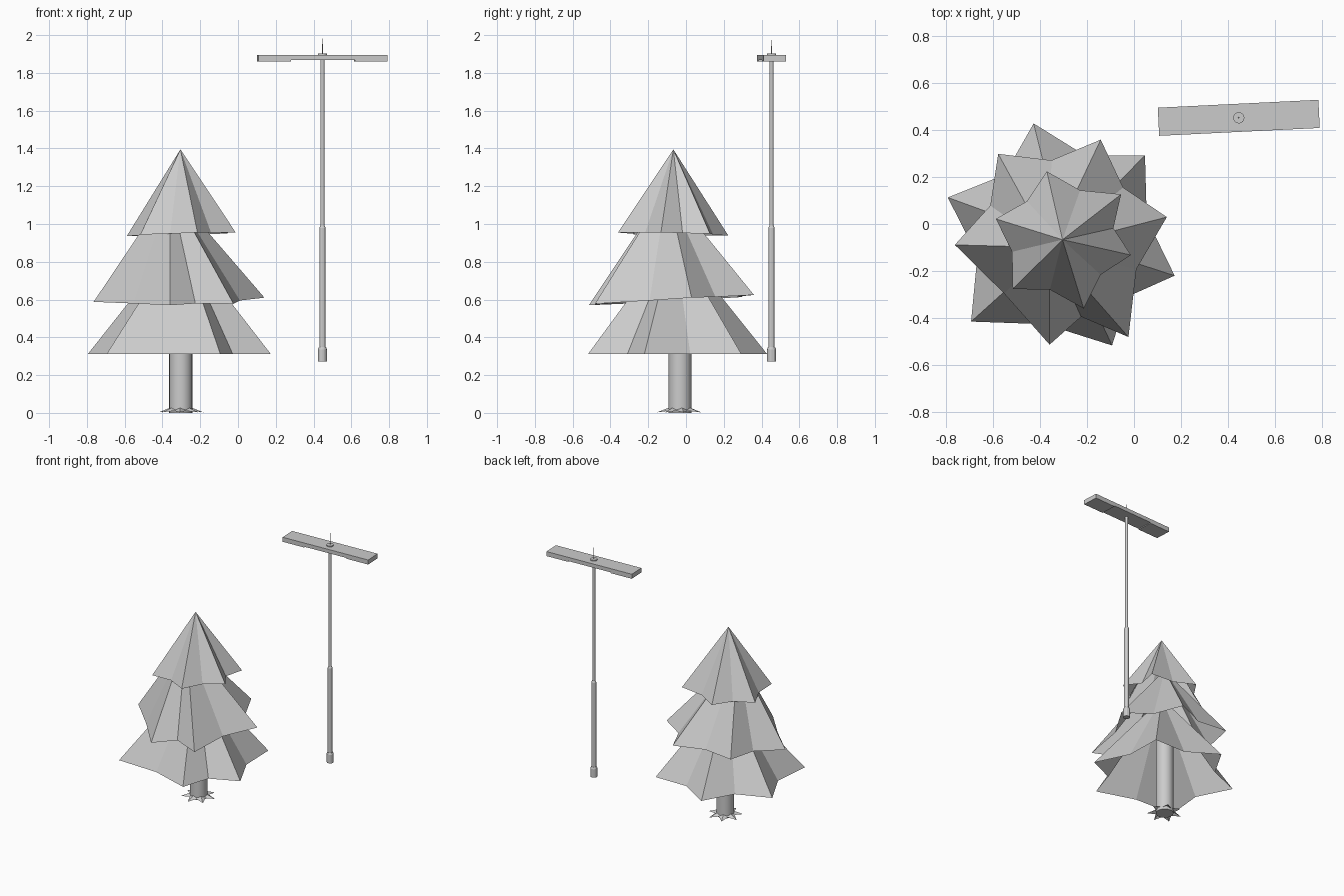
import bpy
import bmesh
from math import cos, sin, radians, pi
from mathutils import Matrix, Vector

cube = bpy.data.objects.get("Cube")
if cube:
    bpy.data.objects.remove(cube)

grey = bpy.data.materials.new("plain_grey")
grey.use_nodes = True
grey.diffuse_color = (0.6, 0.6, 0.6, 1)
grey.node_tree.nodes["Principled BSDF"].inputs["Base Color"].default_value = grey.diffuse_color

TREE = Vector((-0.305, -0.065, 0))
TRUNK = Vector((-0.303, -0.032, 0))
POLE = Vector((0.447, 0.453, 0))


def finish(name, bm):
    bmesh.ops.recalc_face_normals(bm, faces=bm.faces)
    mesh = bpy.data.meshes.new(name)
    bm.to_mesh(mesh)
    bm.free()
    mesh.materials.append(grey)
    obj = bpy.data.objects.new(name, mesh)
    bpy.context.collection.objects.link(obj)
    return obj


def star_rim(bm, centre, tips, z, inner, tilt, lift=0):
    """Ring of alternating tips (angle, radius) and valleys between them."""
    rim = []
    for i, (ang, rad) in enumerate(tips):
        nxt = tips[(i + 1) % len(tips)][0]
        mid = ang + ((nxt - ang) % 360) / 2
        for a, r, dz in ((ang, rad, 0), (mid, inner, lift)):
            x, y = r * cos(radians(a)), r * sin(radians(a))
            rim.append(bm.verts.new(centre + Vector((x, y, z + dz + tilt[0] * x + tilt[1] * y))))
    return rim


def tier(name, tips, z, inner, apex, tilt):
    """Open star-shaped cone of branches."""
    bm = bmesh.new()
    rim = star_rim(bm, TREE, tips, z, inner, tilt)
    top = bm.verts.new(apex)
    for i, v in enumerate(rim):
        bm.faces.new((v, rim[(i + 1) % len(rim)], top))
    return finish(name, bm)


def lathe(name, centre, profile, sides):
    """Closed turned part from (radius, height) pairs."""
    bm = bmesh.new()
    rings = [[bm.verts.new(centre + Vector((r * cos(2 * pi * i / sides),
                                            r * sin(2 * pi * i / sides), z)))
              for i in range(sides)] for r, z in profile]
    for a, b in zip(rings, rings[1:]):
        for i in range(sides):
            j = (i + 1) % sides
            bm.faces.new((a[i], a[j], b[j], b[i]))
    bm.faces.new(rings[0])
    bm.faces.new(rings[-1])
    return finish(name, bm)


def box(bm, x0, x1, width, z0, z1):
    size = Matrix.Diagonal((x1 - x0, width, z1 - z0, 1))
    move = Matrix.Translation(((x0 + x1) / 2, 0, (z0 + z1) / 2))
    bmesh.ops.create_cube(bm, size=1, matrix=move @ size)


# Branch tiers, each tip given as (angle, radius)
tier("lower_branches",
     [(-65, 0.5), (-18, 0.503), (45.5, 0.502), (104, 0.509), (160, 0.521), (222, 0.525)],
     0.312, 0.37, (-0.305, -0.065, 0.93), (0, 0))
tier("middle_branches",
     [(-97, 0.453), (-56, 0.503), (12, 0.455), (69, 0.455), (127, 0.456), (183, 0.46)],
     0.597, 0.34, (-0.36, -0.1, 1.19), (0.017, 0.058))
tier("upper_branches",
     [(-73, 0.309), (-13, 0.3), (37.5, 0.315), (103, 0.297), (163, 0.297), (225, 0.3)],
     0.946, 0.222, (-0.305, -0.067, 1.395), (0.03, -0.02))

# Trunk
trunk = lathe("trunk", TRUNK, [(0.061, 0.0), (0.061, 0.75)], 24)
bpy.context.view_layer.objects.active = trunk
trunk.select_set(True)
bpy.ops.object.shade_smooth_by_angle()

# Star of roots around the foot of the trunk
bm = bmesh.new()
rim = star_rim(bm, TRUNK, [(360 * i / 7 + 10, 0.122) for i in range(7)], 0.003, 0.07, (0, 0), 0.008)
crown = bm.verts.new(TRUNK + Vector((0, 0, 0.05)))
for i, v in enumerate(rim):
    bm.faces.new((v, rim[(i + 1) % len(rim)], crown))
finish("roots", bm)

# Lamp post: collar, sleeve and slim upper pole
lathe("post_collar", POLE, [(0.024, 0.272), (0.024, 0.335), (0.019, 0.348)], 12)
lathe("post_sleeve", POLE, [(0.0165, 0.34), (0.0165, 0.98), (0.011, 0.992)], 12)
lathe("post_pole", POLE, [(0.0105, 0.98), (0.0105, 1.87)], 12)

# Lamp head with a thicker block at each end
bm = bmesh.new()
box(bm, -0.343, 0.343, 0.12, 1.867, 1.895)
for x0, x1 in ((-0.343, -0.17), (0.17, 0.343)):
    box(bm, x0, x1, 0.12, 1.861, 1.867)
head = finish("lamp_head", bm)
head.location = POLE
head.rotation_euler.z = radians(2.8)

# Cap and needle on top of the head
lathe("head_cap", POLE, [(0.024, 1.893), (0.024, 1.902)], 16)
lathe("head_needle", POLE, [(0.003, 1.9), (0.0005, 2.0)], 6)
